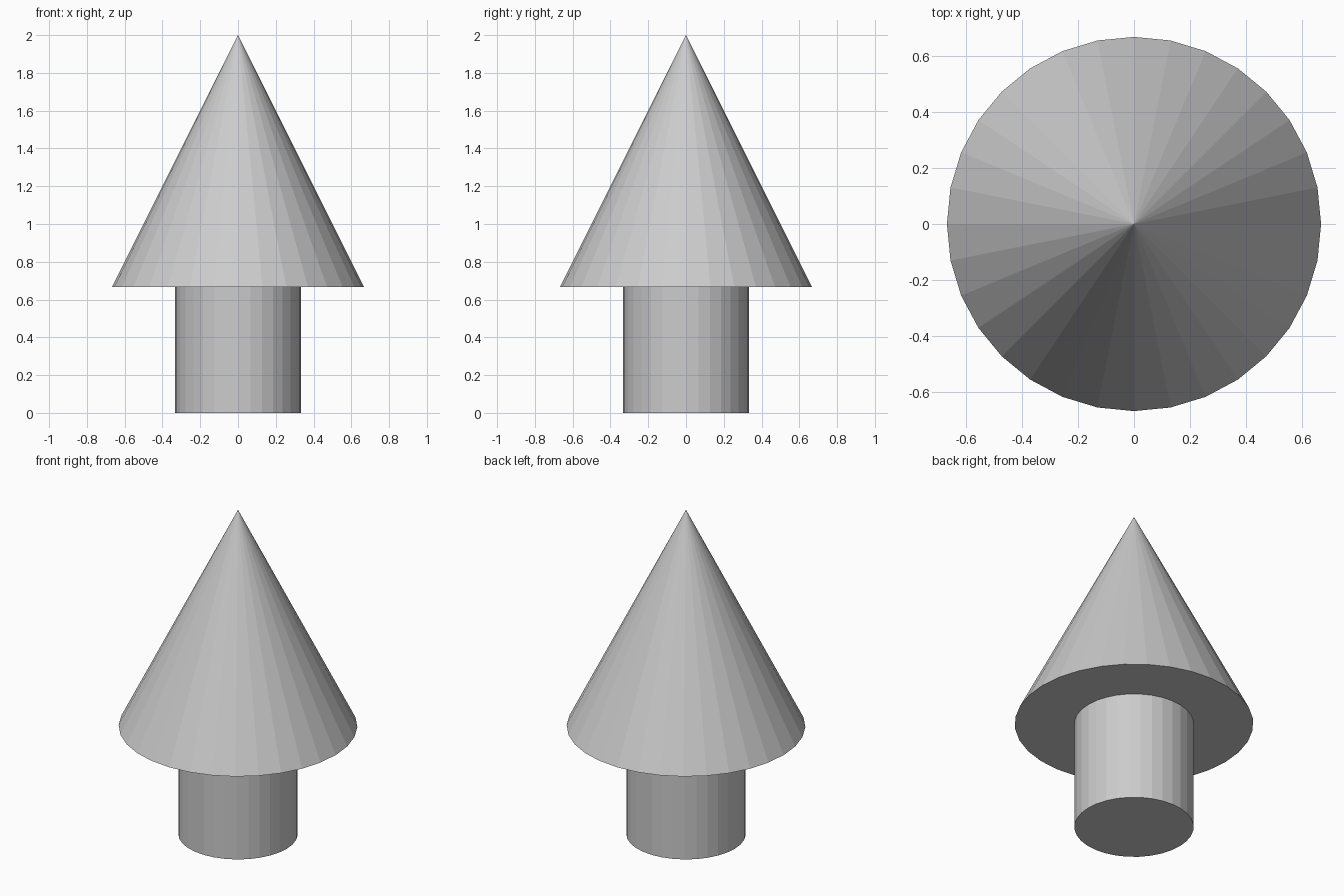
import bpy

if "Cube" in bpy.data.objects:
    bpy.data.objects.remove(bpy.data.objects["Cube"])

SIDES = 32
UNIT = 2 / 3  # trunk height and foliage radius

# Trunk: faceted cylinder standing on the ground
bpy.ops.mesh.primitive_cylinder_add(
    vertices=SIDES, radius=UNIT / 2, depth=UNIT, location=(0, 0, UNIT / 2))
bpy.context.object.name = "trunk"

# Foliage: faceted cone resting on the trunk, with a closed base
bpy.ops.mesh.primitive_cone_add(
    vertices=SIDES, radius1=UNIT, radius2=0, depth=2 * UNIT,
    location=(0, 0, 2 * UNIT))
bpy.context.object.name = "foliage"
